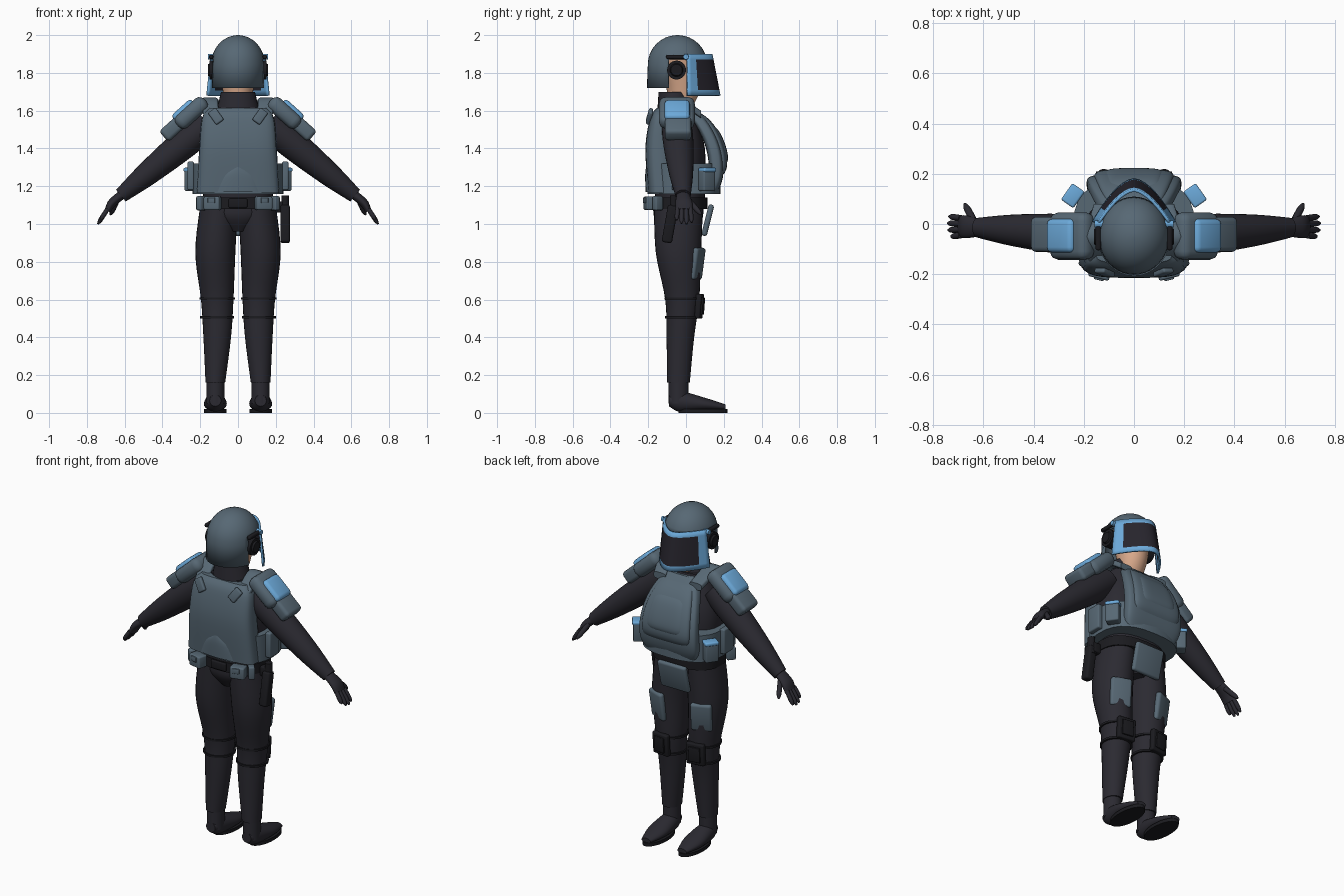
import bpy, bmesh, math
from mathutils import Vector, Matrix, Euler

cube = bpy.data.objects.get("Cube")
if cube:
    bpy.data.objects.remove(cube, do_unlink=True)

X_AXIS, Y_AXIS, Z_AXIS = Matrix.Identity(3)


def material(name, *rgb):
    mat = bpy.data.materials.new(name)
    mat.use_nodes = True
    mat.diffuse_color = (*rgb, 1)
    mat.node_tree.nodes["Principled BSDF"].inputs["Base Color"].default_value = (*rgb, 1)
    return mat


SUIT = material("dark_suit", .024, .023, .031)
SLATE = material("slate_armour", .095, .138, .175)
BLUE = material("light_blue", .15, .4, .7)
GEAR = material("black_gear", .011, .011, .014)
GLASS = material("visor_glass", .02, .018, .026)
SKIN = material("skin", .7, .4, .26)


def finish(name, bm, materials, mirror=False, thickness=0):
    """Turn a bmesh into a smooth-shaded object, sharp at hard edges."""
    bmesh.ops.recalc_face_normals(bm, faces=bm.faces)
    mesh = bpy.data.meshes.new(name)
    bm.to_mesh(mesh)
    bm.free()
    for mat in materials:
        mesh.materials.append(mat)
    for polygon in mesh.polygons:
        polygon.use_smooth = True
    mesh.set_sharp_from_angle(angle=math.radians(40))
    ob = bpy.data.objects.new(name, mesh)
    bpy.context.scene.collection.objects.link(ob)
    if thickness:
        ob.modifiers.new("thickness", "SOLIDIFY").thickness = thickness
    if mirror:
        ob.modifiers.new("mirror", "MIRROR").use_mirror_merge = False


def spline(keys, steps=5):
    """Resample key rings along a smooth curve."""
    keys = [Vector(key) for key in keys]
    last = len(keys) - 1
    rings = [keys[0]]
    for i in range(last):
        start, end = keys[i], keys[i + 1]
        leave = (end - keys[max(i - 1, 0)]) / 2
        arrive = (keys[min(i + 2, last)] - start) / 2
        for step in range(1, steps + 1):
            t = step / steps
            ease = t * t * (3 - 2 * t)
            rings.append(start * (1 - ease) + end * ease
                         + leave * (t * (1 - t) ** 2) + arrive * (t * t * (t - 1)))
    return rings


def loft_mesh(rings, axis=Z_AXIS, u=X_AXIS, power=2, sides=28):
    """Skin rings of (x, y, z, radius along u, radius across u)."""
    bm = bmesh.new()
    v = axis.normalized().cross(u)
    loops = []
    for ring in rings:
        centre, along, across = Vector(ring[:3]), ring[3], ring[4]
        loop = []
        for i in range(sides):
            c, s = math.cos(math.tau * i / sides), math.sin(math.tau * i / sides)
            a = math.copysign(abs(c) ** (2 / power), c) * along
            b = math.copysign(abs(s) ** (2 / power), s) * across
            loop.append(bm.verts.new(centre + u * a + v * b))
        loops.append(loop)
    for low, high in zip(loops, loops[1:]):
        for i in range(sides):
            j = (i + 1) % sides
            bm.faces.new((low[i], low[j], high[j], high[i]))
    bm.faces.new(loops[0])
    bm.faces.new(loops[-1])
    return bm


def loft(name, mat, *keys, mirror=False, **shape):
    finish(name, loft_mesh(spline(keys), **shape), [mat], mirror)


def band(name, mat, centre, radii, height, **shape):
    """Straight ring of constant section, standing on its centre."""
    x, y, z = centre
    loft(name, mat, (x, y, z, *radii), (x, y, z + height, *radii), **shape)


def box(name, mat, at, size, turn=(0, 0, 0), bevel=.008, mirror=False):
    bm = bmesh.new()
    bmesh.ops.create_cube(bm, size=1)
    bmesh.ops.scale(bm, vec=size, verts=bm.verts)
    bmesh.ops.bevel(bm, geom=bm.edges[:], offset=bevel, segments=3, profile=.5, affect="EDGES")
    rotation = Euler([math.radians(angle) for angle in turn]).to_matrix().to_4x4()
    bmesh.ops.transform(bm, matrix=Matrix.Translation(at) @ rotation, verts=bm.verts)
    finish(name, bm, [mat], mirror)


# Legs, pelvis and boots
loft("leg", SUIT, (.12, -.04, .16, .052, .06), (.11, -.03, .4, .073, .073), (.11, -.02, .6, .086, .09),
     (.12, -.04, .85, .106, .12), (.1, -.04, 1.1, .1, .13), mirror=True)
loft("pelvis", SUIT, (0, -.03, .96, .06, .09), (0, -.04, 1.04, .18, .13), (0, -.04, 1.13, .19, .13))
band("ankle", SUIT, centre=(.12, -.04, .05), radii=(.048, .052), height=.13, mirror=True)
loft("foot", SUIT, (.12, -.09, .065, .03, .03), (.12, -.03, .06, .05, .055), (.12, .1, .045, .06, .035),
     (.12, .21, .03, .03, .015), mirror=True, axis=Y_AXIS)
band("sole", GEAR, centre=(.12, .09, 0), radii=(.06, .13), height=.02, mirror=True)

# Knee pads with their straps
for height, radius in ((.5, .09), (.6, .095)):
    band("knee_strap", GEAR, centre=(.11, -.02, height), radii=(radius, radius), height=.012, mirror=True)
box("knee_pad", GEAR, at=(.115, .07, .565), size=(.11, .03, .13), turn=(-4, 0, -8), mirror=True)
box("knee_pad_face", GEAR, at=(.117, .088, .565), size=(.07, .012, .09), turn=(-4, 0, -8), bevel=.004, mirror=True)

# Thigh and groin plates
box("thigh_plate", SLATE, at=(.145, .06, .79), size=(.12, .035, .17), turn=(-8, 0, -22), bevel=.015, mirror=True)
box("groin_plate", SLATE, at=(0, .115, 1.02), size=(.19, .03, .17), turn=(-14, 0, 0), bevel=.013)

# Torso, collar and head
loft("torso", SUIT, (0, -.03, 1.1, .18, .13), (0, -.04, 1.4, .2, .14), (0, -.05, 1.62, .12, .09), power=2.5)
loft("collar", SUIT, (0, -.055, 1.55, .125, .1), (0, -.065, 1.7, .09, .08))
loft("head", SKIN, (0, -.04, 1.6, .06, .06), (0, -.015, 1.7, .08, .085), (0, -.03, 1.88, .11, .115))
box("nose", SKIN, at=(0, .09, 1.765), size=(.028, .035, .045), turn=(15, 0, 0), bevel=.011)

# Helmet: a bell with the part over the face cut away
bell = [(0, -.045, 1.72, .146, .162)]
for i in range(9):
    rise, reach = math.sin(i * .19), math.cos(i * .19)
    bell.append((0, -.045, 1.845 + .155 * rise, .142 * reach, .157 * reach))
bm = loft_mesh(bell, sides=40)
centres = {face: face.calc_center_median() for face in bm.faces}
opening = [face for face, c in centres.items() if c.z < 1.865 and c.y > -.09]
bmesh.ops.delete(bm, geom=opening, context="FACES")
finish("helmet", bm, [SLATE], thickness=.012)

# Ear cups, visor hinges and rails
sideways = dict(axis=X_AXIS, u=Y_AXIS, mirror=True)
loft("ear_cup", GEAR, (.09, -.05, 1.815, .05, .05), (.15, -.05, 1.815, .05, .05), **sideways)
loft("ear_cup_cap", GEAR, (.14, -.05, 1.815, .04, .04), (.16, -.05, 1.815, .03, .03), **sideways)
loft("visor_hinge", BLUE, (.12, 0, 1.885, .016, .016), (.158, 0, 1.885, .014, .014), **sideways)
box("visor_rail", GEAR, at=(.142, -.05, 1.885), size=(.022, .11, .022), mirror=True)

# Visor: a curved sheet whose border faces form the frame
bm = bmesh.new()
columns = [-1] + [i * .93 / 7 for i in range(-7, 8)] + [1]
grid = []
for drop in (0, .13, .5, .87, 1):
    width, depth = .145 + .023 * drop, .13 + .043 * drop
    grid.append([bm.verts.new((width * t, .01 + depth * (1 - abs(t) ** 1.7), 1.9 - .22 * drop))
                 for t in columns])
rows, spans = len(grid) - 1, len(columns) - 1
for r in range(rows):
    for c in range(spans):
        face = bm.faces.new((grid[r][c], grid[r][c + 1], grid[r + 1][c + 1], grid[r + 1][c]))
        inside = 0 < r < rows - 1 and 1 < c < spans - 2
        face.material_index = 1 if inside else 0
finish("visor", bm, [BLUE, GLASS], thickness=.012)


# Vest chest: slabs that follow one curved surface
def chest_slab(name, bottom, top, lift, scale):
    rings, steps, depth = [], 16, .04
    for i in range(steps + 1):
        t = i / steps
        z = bottom + (top - bottom) * t
        bulge = 1 - abs(2 * t - 1) ** 6
        front = .19 - 1.4 * (z - 1.3) ** 2 + lift * bulge
        width = (.19 - 1.2 * abs(z - 1.2) ** 3) * scale * (.88 + .12 * bulge)
        rings.append((0, front - depth, z, width, depth))
    finish(name, loft_mesh(rings, power=4, sides=40), [SLATE])


chest_slab("chest_panel", bottom=1.17, top=1.61, lift=.01, scale=1)
chest_slab("chest_plate", bottom=1.25, top=1.59, lift=.03, scale=.85)
chest_slab("chest_plate_inset", bottom=1.3, top=1.54, lift=.038, scale=.65)

# Vest back and waist
band("waist_band", SLATE, centre=(0, -.01, 1.16), radii=(.242, .193), height=.16, power=2.6)
loft("back_panel", SLATE, (0, -.13, 1.165, .22, .07), (0, -.14, 1.4, .205, .075), (0, -.13, 1.56, .19, .06),
     (0, -.12, 1.615, .15, .035), power=3.6)
loft("back_lower_pad", SLATE, (0, -.18, 1.17, .13, .034), (0, -.18, 1.26, .1, .036), (0, -.18, 1.31, .02, .03))

# Shoulder straps and back clips
loft("shoulder_strap", SLATE, (.14, -.15, 1.57, .04, .02), (.15, -.05, 1.65, .045, .02),
     (.12, .08, 1.58, .04, .02), axis=Y_AXIS, power=4, mirror=True)
box("back_clip", SLATE, at=(.117, -.193, 1.57), size=(.05, .022, .08), turn=(-14, 35, 0), mirror=True)

# Arms run straight from shoulder to wrist
SHOULDER, WRIST = Vector((.16, -.05, 1.53)), Vector((.62, -.015, 1.15))
ARM = WRIST - SHOULDER
OUTWARD = Y_AXIS.cross(-ARM).normalized()
if OUTWARD.z < 0:
    OUTWARD.negate()


def on_arm(t, lift=0):
    return SHOULDER + ARM * t + OUTWARD * lift


arm_keys = [(*on_arm(t), r, r) for t, r in ((0, .08), (.3, .08), (.7, .063), (1, .04))]
loft("arm", SUIT, *arm_keys, axis=ARM, u=Y_AXIS, mirror=True)

# Shoulder armour
for name, mat, t, lift, size, bevel in (("shoulder_cap", SLATE, .05, .1, (.2, .19, .085), .035),
                                        ("shoulder_flap", SLATE, .24, .1, (.16, .14, .075), .02),
                                        ("shoulder_disc", BLUE, .09, .135, (.14, .135, .05), .022)):
    box(name, mat, at=on_arm(t, lift), size=size, turn=(0, 42, 0), bevel=bevel, mirror=True)


# Hands
def finger(name, start, tip, radius):
    start, tip = Vector(start), Vector(tip)
    direction = tip - start
    keys = [(*start.lerp(tip, t), radius * k, radius * k) for t, k in ((0, 1), (.7, 1), (1, .4))]
    loft(name, SUIT, *keys, axis=direction, u=direction.orthogonal().normalized(), sides=10, mirror=True)


KNUCKLES = Vector((.69, -.01, 1.07))
loft("palm", SUIT, (*on_arm(.97), .032, .025), (*on_arm(1.1), .045, .023), (*KNUCKLES, .044, .018),
     axis=KNUCKLES - WRIST, u=Y_AXIS, mirror=True)
for i, length in enumerate((.085, .095, .09, .07)):
    spread = Vector((0, .034 - i * .023, .01))
    reach = Vector((.55, spread.y * 2, -.85)) * length
    finger("finger", KNUCKLES + spread, KNUCKLES + spread + reach, radius=.012)
finger("thumb", (.64, .015, 1.125), (.675, .08, 1.05), radius=.014)

# Belt and its pouches
band("belt", GEAR, centre=(0, -.035, 1.08), radii=(.207, .148), height=.06, power=2.5)
box("belt_buckle", GEAR, at=(0, -.183, 1.11), size=(.1, .02, .05))
box("belt_pouch", SLATE, at=(.135, -.188, 1.11), size=(.085, .06, .07), turn=(0, 0, 14), mirror=True)
box("belt_pouch_flap", SLATE, at=(.14, -.216, 1.125), size=(.04, .016, .03), turn=(0, 0, 14), bevel=.004, mirror=True)
box("belt_side_pouch", SLATE, at=(.195, -.15, 1.11), size=(.035, .05, .075), turn=(0, 0, 40), mirror=True)

# Vest pouches and side plates
box("vest_pouch", SLATE, at=(.242, .11, 1.235), size=(.075, .055, .12), turn=(0, 0, -55), mirror=True)
box("vest_pouch_lid", BLUE, at=(.244, .113, 1.287), size=(.08, .06, .022), turn=(0, 0, -55), mirror=True)
box("side_plate", SLATE, at=(.25, -.03, 1.255), size=(.035, .09, .15), mirror=True)

# Holster on one hip
box("holster", GEAR, at=(.25, -.085, 1), size=(.05, .055, .2), turn=(-10, 0, 0), bevel=.012)
band("holster_grip", GEAR, centre=(.25, -.065, 1.05), radii=(.021, .021), height=.1)
box("holster_hanger", GEAR, at=(.225, -.06, 1.09), size=(.05, .04, .06))
